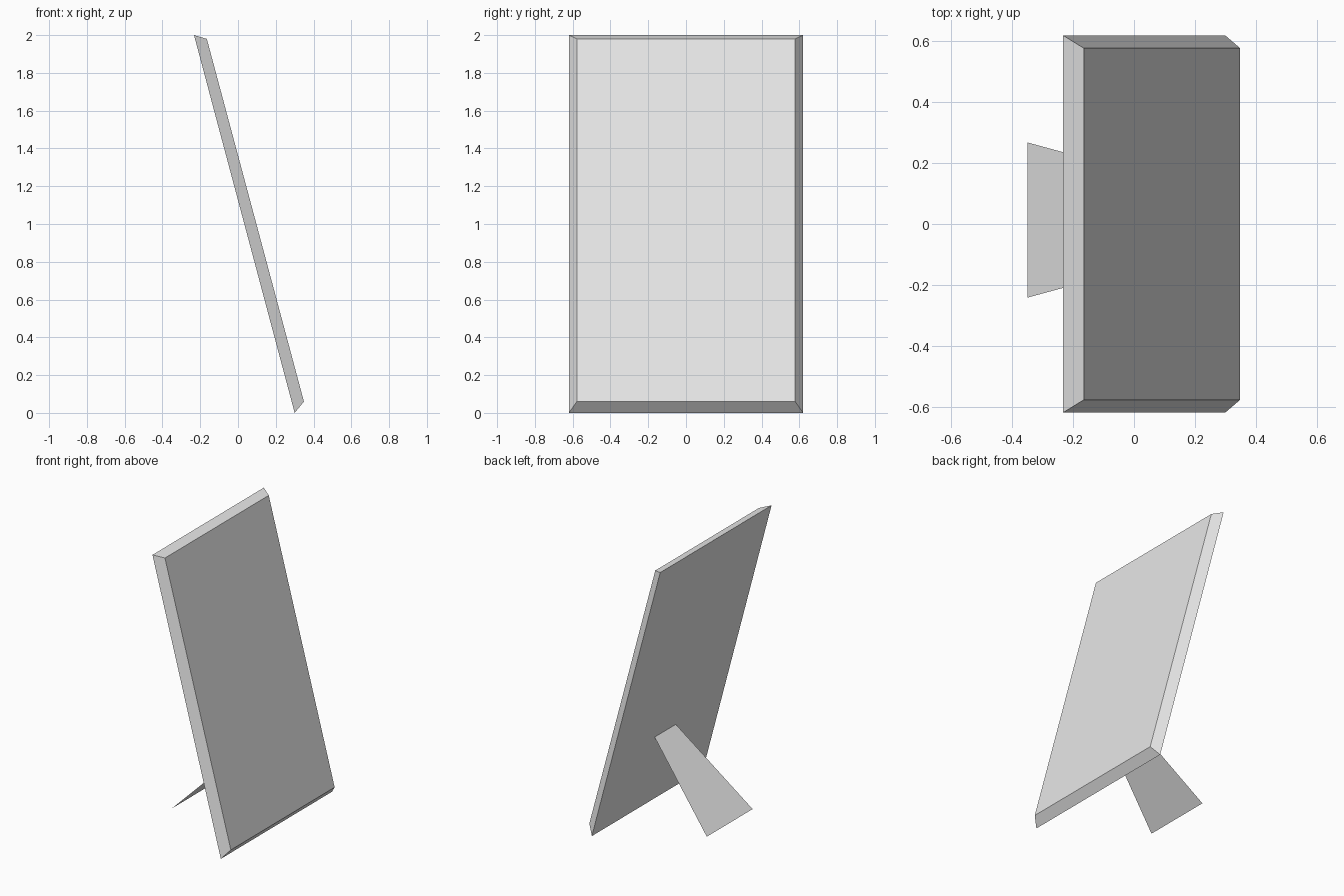
import bpy
import bmesh

old = bpy.data.objects.get("Cube")
if old:
    bpy.data.objects.remove(old, do_unlink=True)

# Single light grey finish
GREY = (0.8, 0.8, 0.8, 1.0)
grey = bpy.data.materials.new("light_grey")
grey.use_nodes = True
grey.diffuse_color = GREY
grey.node_tree.nodes["Principled BSDF"].inputs["Base Color"].default_value = GREY


def across(bm, x, z, half, y=0.0):
    """Two vertices mirrored across the middle of the stand."""
    return [bm.verts.new((x, y + side * half, z)) for side in (-1, 1)]


def finish(bm, name):
    mesh = bpy.data.meshes.new(name)
    bm.to_mesh(mesh)
    bm.free()
    mesh.materials.append(grey)
    obj = bpy.data.objects.new(name, mesh)
    bpy.context.collection.objects.link(obj)
    return obj


# Leaning panel: a slab whose rim tapers towards the smaller front face
bm = bmesh.new()
back_low, back_high = across(bm, 0.30, 0, 0.62), across(bm, -0.233, 2, 0.62)
front_low, front_high = across(bm, 0.349, 0.06, 0.578), across(bm, -0.165, 1.98, 0.578)
back = back_low + back_high[::-1]
front = front_low + front_high[::-1]
bm.faces.new(front)
bm.faces.new(back[::-1])
for i in range(4):
    j = (i + 1) % 4
    bm.faces.new((back[i], back[j], front[j], front[i]))
bmesh.ops.recalc_face_normals(bm, faces=bm.faces)
finish(bm, "panel")

# Flat rear leg, widening towards the ground
bm = bmesh.new()
foot = across(bm, -0.35, 0.035, 0.255, 0.013)
hinge = across(bm, 0.153, 0.55, 0.118, 0.013)
leg_face = bm.faces.new(foot + hinge[::-1])
bm.normal_update()
if leg_face.normal.z < 0:
    leg_face.normal_flip()
finish(bm, "rear_leg")
